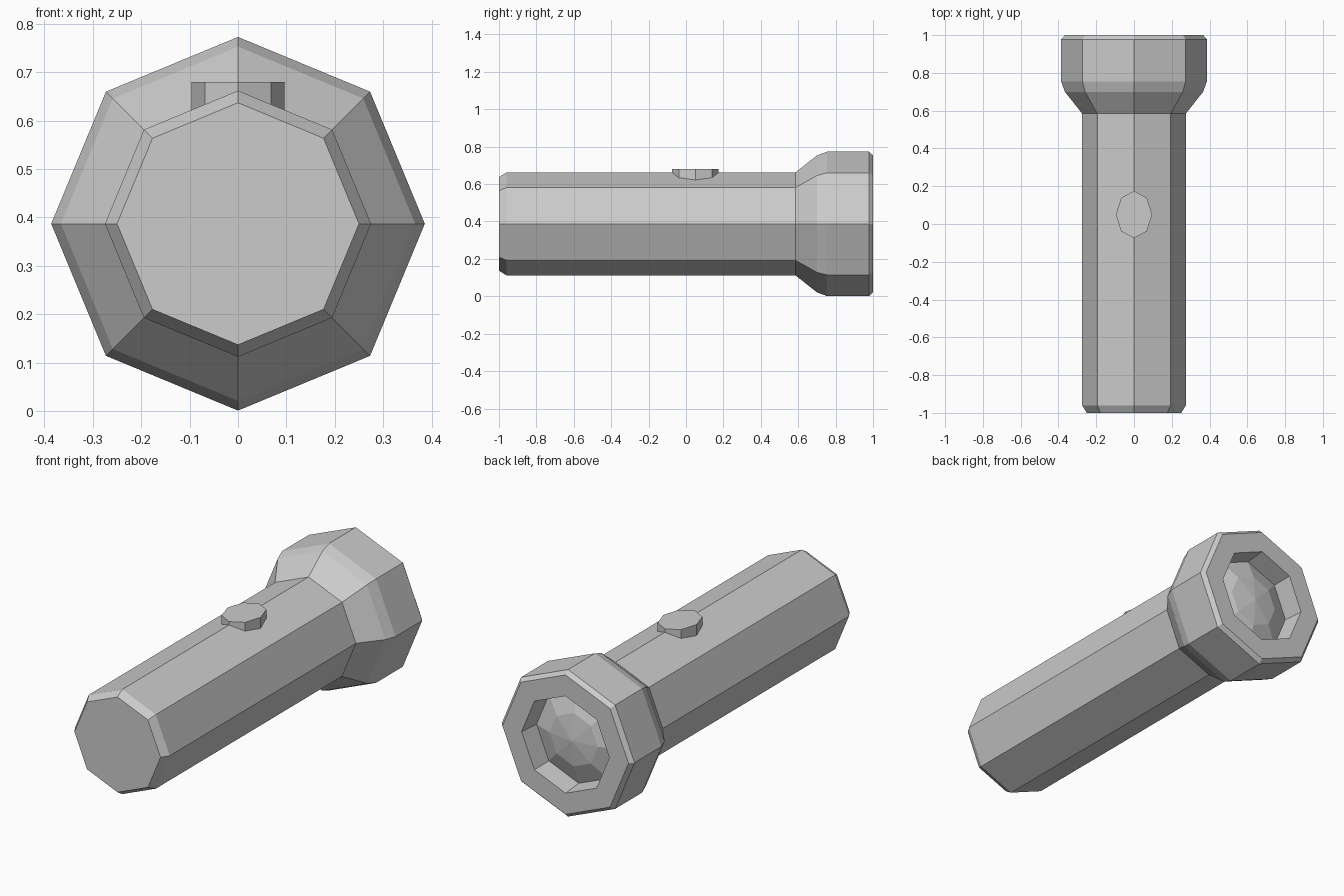
import bpy, bmesh
from math import cos, sin, pi

if "Cube" in bpy.data.objects:
    bpy.data.objects.remove(bpy.data.objects["Cube"])

SIDES = 8
AXIS_Z = 0.387


def new_object(name, bm):
    mesh = bpy.data.meshes.new(name)
    bm.to_mesh(mesh)
    bm.free()
    obj = bpy.data.objects.new(name, mesh)
    bpy.context.collection.objects.link(obj)
    return obj


def lathe(name, profile, cap_start=False):
    """Turn (radius, y) points around the torch axis; radius 0 ends in a point."""
    bm = bmesh.new()
    rings = []
    for r, y in profile:
        if r == 0:
            rings.append([bm.verts.new((0, y, AXIS_Z))] * SIDES)
        else:
            rings.append([bm.verts.new((r * cos(2 * pi * j / SIDES), y,
                                        AXIS_Z + r * sin(2 * pi * j / SIDES)))
                          for j in range(SIDES)])
    for a, b in zip(rings, rings[1:]):
        for j in range(SIDES):
            k = (j + 1) % SIDES
            corners = [a[j], b[j], b[k], a[k]]
            bm.faces.new(list(dict.fromkeys(corners)))
    if cap_start:
        bm.faces.new(rings[0])
    return new_object(name, bm)


# Handle tube with bevelled tail
lathe("handle", [(0.25, -1.0), (0.275, -0.96), (0.275, 0.585)], cap_start=True)

# Flared head, rim and the recess wall
lathe("head", [(0.275, 0.585), (0.366, 0.70), (0.386, 0.755), (0.386, 0.978),
               (0.366, 1.0), (0.255, 1.0), (0.245, 0.89)])

# Shallow faceted lens inside the recess
lathe("lens", [(0.245, 0.89), (0.14, 0.932), (0, 0.95)])

# Oval switch button on top of the handle
bm = bmesh.new()
bmesh.ops.create_cone(bm, cap_ends=True, segments=SIDES,
                      radius1=1, radius2=1, depth=0.08)
for v in bm.verts:
    v.co = (v.co.x * 0.096, 0.05 + v.co.y * 0.125, 0.64 + v.co.z)
new_object("switch_button", bm)
